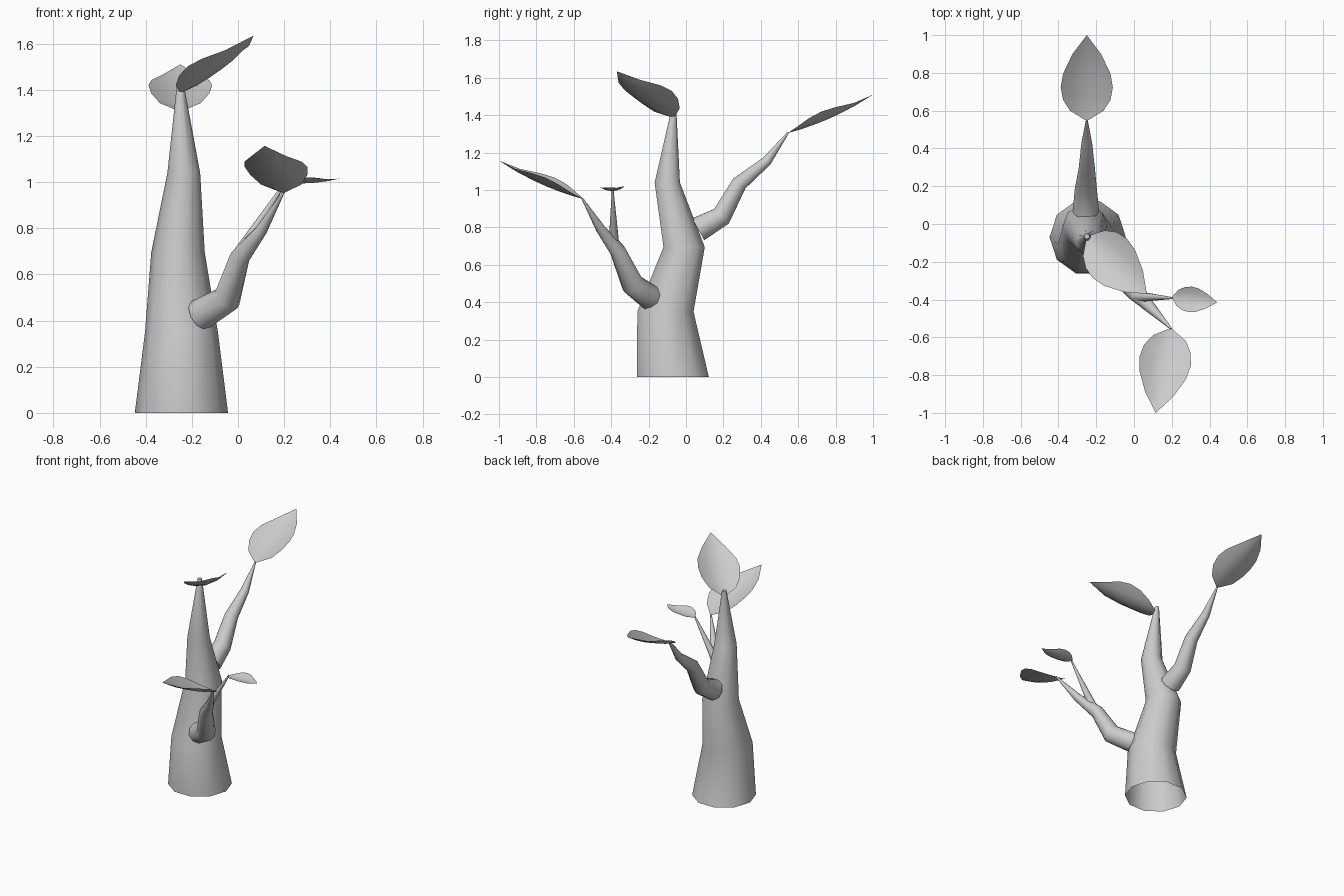
import bpy, bmesh, math
from mathutils import Vector

if "Cube" in bpy.data.objects:
    bpy.data.objects.remove(bpy.data.objects["Cube"])

SIDES = 10

def finish(name, bm, angle=60):
    bmesh.ops.recalc_face_normals(bm, faces=bm.faces)
    me = bpy.data.meshes.new(name)
    bm.to_mesh(me)
    bm.free()
    ob = bpy.data.objects.new(name, me)
    bpy.context.collection.objects.link(ob)
    bpy.ops.object.select_all(action='DESELECT')
    ob.select_set(True)
    bpy.context.view_layer.objects.active = ob
    bpy.ops.object.shade_smooth_by_angle(angle=math.radians(angle))
    return ob

def tube(name, path, level=False, cap_start=True):
    """Tapered tube through (x, y, z, radius) points."""
    pts = [Vector(p[:3]) for p in path]
    bm = bmesh.new()
    rings = []
    for i, p in enumerate(pts):
        a = (p - pts[i - 1]).normalized() if i else Vector()
        b = (pts[i + 1] - p).normalized() if i < len(pts) - 1 else Vector()
        d = Vector((0, 0, 1)) if level else (a + b).normalized()
        v = d.cross(Vector((1, 0, 0))).normalized()
        u = v.cross(d)
        rings.append([bm.verts.new(p + path[i][3] * (u * math.cos(t) + v * math.sin(t)))
                      for t in (math.tau * k / SIDES for k in range(SIDES))])
    for r, s in zip(rings, rings[1:]):
        for k in range(SIDES):
            n = (k + 1) % SIDES
            bm.faces.new((r[k], r[n], s[n], s[k]))
    if cap_start:
        bm.faces.new(rings[0])
    bm.faces.new(rings[-1])
    return finish(name, bm)

def leaf(name, base, tip, half_width, roll=0.0):
    """Cupped leaf sheet: midrib sags, edges lift."""
    base, tip = Vector(base), Vector(tip)
    d = tip - base
    side = d.cross(Vector((0, 0, 1))).normalized()
    up = side.cross(d).normalized()
    side = side + up * roll
    profile = [(.13, .64), (.27, .91), (.42, 1), (.57, .91), (.78, .55)]
    bm = bmesh.new()
    first, last = bm.verts.new(base), bm.verts.new(tip)
    rows = []
    for t, w in profile:
        row = []
        for s in (-1, -.5, 0, .5, 1):
            lift = half_width * (.37 * (s * w) ** 2 - .6 * t * (1 - t))
            row.append(bm.verts.new(base + d * t + side * (s * w * half_width) + up * lift))
        rows.append(row)
    for r, q in zip(rows, rows[1:]):
        for k in range(4):
            bm.faces.new((r[k], r[k + 1], q[k + 1], q[k]))
    for k in range(4):
        bm.faces.new((first, rows[0][k + 1], rows[0][k]))
        bm.faces.new((last, rows[-1][k], rows[-1][k + 1]))
    return finish(name, bm)

# trunk, open underneath
tube("trunk", [(-.245, -.07, 0, .202), (-.245, -.11, .35, .158), (-.26, -.01, .695, .116),
               (-.235, -.1, 1.04, .071), (-.25, -.065, 1.43, .014)], level=True, cap_start=False)
# branches
tube("back_branch", [(-.255, .065, .79, .07), (-.255, .19, .86, .058), (-.25, .285, 1.035, .044),
                     (-.25, .432, 1.155, .028), (-.25, .548, 1.31, .005)])
tube("front_branch", [(-.165, -.19, .425, .07), (-.047, -.285, .495, .062), (.008, -.365, .675, .044),
                      (.1, -.455, .79, .027), (.197, -.555, .955, .005)])
tube("twig", [(.015, -.385, .7, .03), (.205, -.392, 1.0, .005)])

# leaves
leaf("top_leaf", (-.25, -.065, 1.385), (.068, -.37, 1.635), .138, -.12)
leaf("back_leaf", (-.25, .545, 1.305), (-.25, 1.0, 1.51), .138)
leaf("front_leaf", (.197, -.55, .952), (.115, -1.0, 1.157), .138)
leaf("small_leaf", (.2, -.388, .998), (.44, -.415, 1.015), .068)
